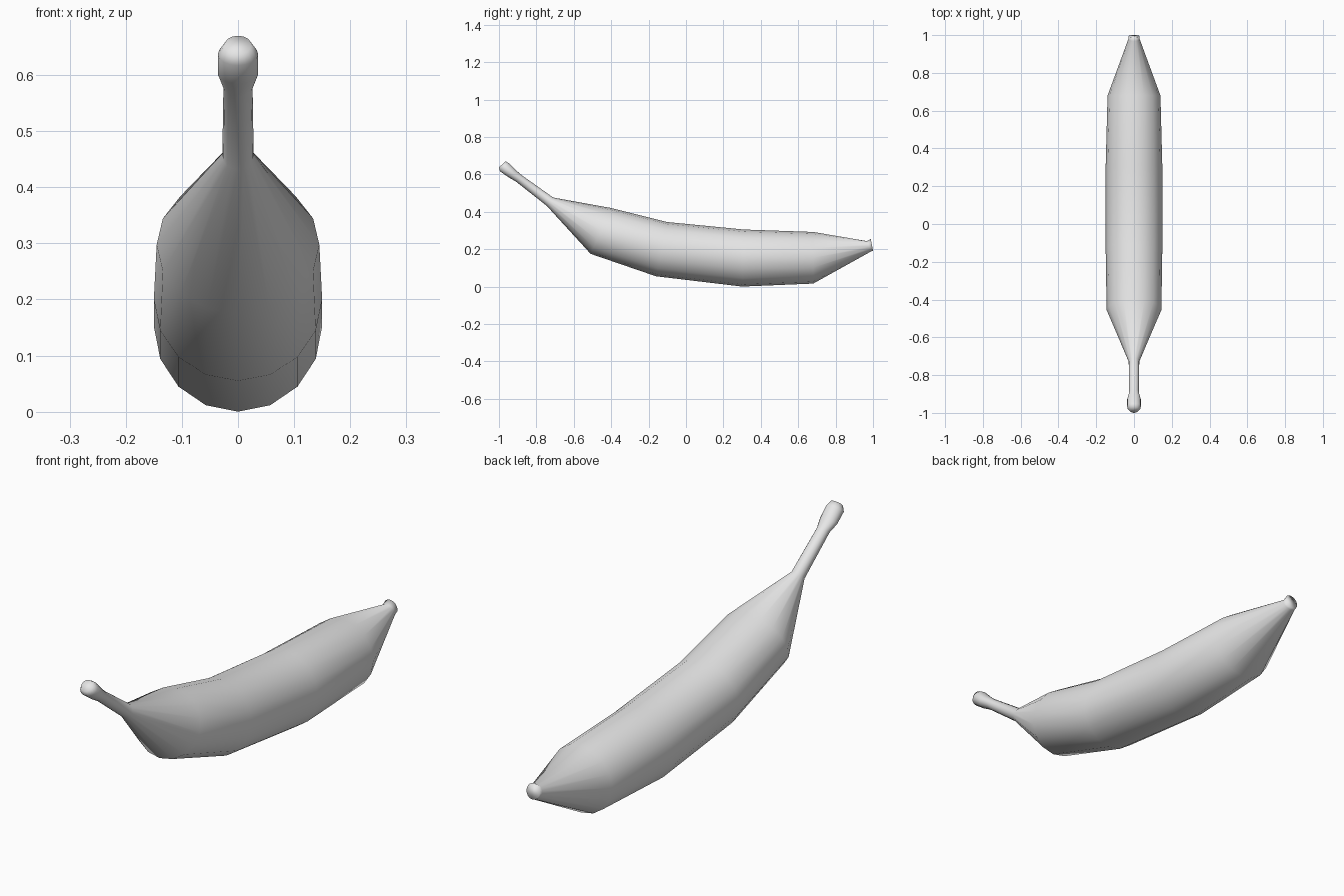
import bpy
import bmesh
from math import sin, cos, pi
from mathutils import Vector

SIDES = 16

cube = bpy.data.objects.get("Cube")
if cube:
    bpy.data.objects.remove(cube, do_unlink=True)

# One plain grey skin
skin = bpy.data.materials.new("grey_skin")
skin.use_nodes = True
grey = (0.8, 0.8, 0.8, 1)
skin.diffuse_color = grey
skin.node_tree.nodes["Principled BSDF"].inputs["Base Color"].default_value = grey

# Cross-sections from stem to tip: top (y, z), bottom (y, z), half width
sections = [
    ((-0.965, 0.67), (-1.0, 0.637), 0.024),
    ((-0.943, 0.657), (-0.995, 0.617), 0.036),
    ((-0.905, 0.618), (-0.95, 0.585), 0.036),
    ((-0.875, 0.593), (-0.91, 0.562), 0.026),
    ((-0.71, 0.476), (-0.745, 0.432), 0.028),
    ((-0.40, 0.42), (-0.51, 0.175), 0.145),
    ((-0.10, 0.345), (-0.16, 0.055), 0.15),
    ((0.31, 0.305), (0.30, 0.0), 0.15),
    ((0.68, 0.292), (0.68, 0.016), 0.14),
    ((0.968, 0.243), (0.99, 0.188), 0.03),
    ((0.988, 0.255), (1.0, 0.192), 0.03),
]


def add_ring(bm, top, bottom, half_width):
    top, bottom = Vector((0, *top)), Vector((0, *bottom))
    middle, up = (top + bottom) / 2, (top - bottom) / 2
    side = Vector((half_width, 0, 0))
    angles = [2 * pi * i / SIDES for i in range(SIDES)]
    return [bm.verts.new(middle + up * cos(a) + side * sin(a)) for a in angles]


# Curved fruit body with stem, lofted through the sections
bm = bmesh.new()
rings = [add_ring(bm, *s) for s in sections]
for a, b in zip(rings, rings[1:]):
    for i in range(SIDES):
        j = (i + 1) % SIDES
        bm.faces.new((a[i], a[j], b[j], b[i]))
bm.faces.new(rings[0])
bm.faces.new(rings[-1])
bmesh.ops.recalc_face_normals(bm, faces=bm.faces)
for face in bm.faces:
    face.smooth = True

mesh = bpy.data.meshes.new("banana")
bm.to_mesh(mesh)
bm.free()
mesh.materials.append(skin)
banana = bpy.data.objects.new("banana", mesh)
bpy.context.collection.objects.link(banana)
